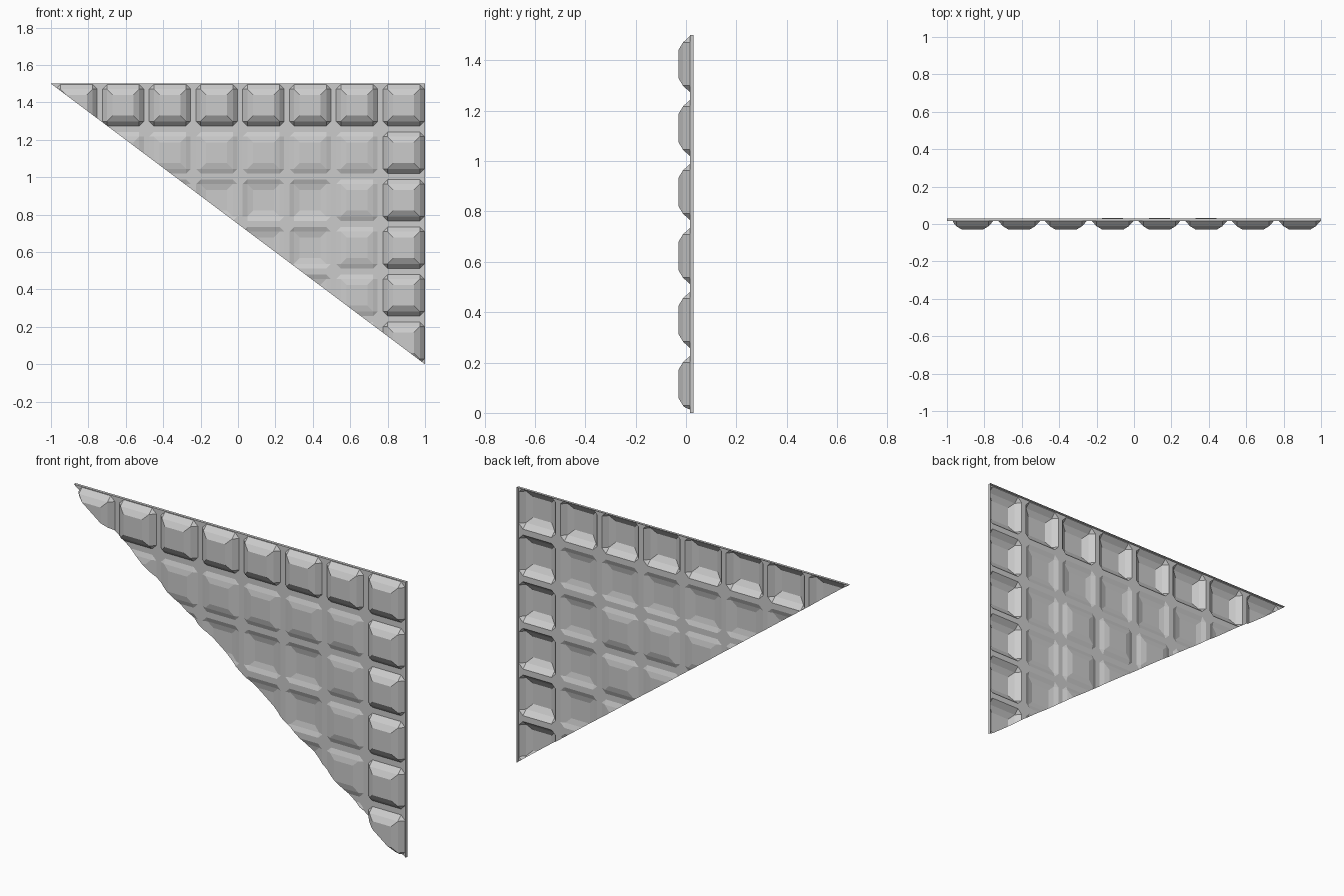
import bpy, bmesh
from mathutils import Vector

old = bpy.data.objects.get("Cube")
if old:
    bpy.data.objects.remove(old, do_unlink=True)

PITCH_X, PITCH_Z = 0.25, 0.254
HALF, MID, TOP = 0.111, 0.086, 0.056
Y_BASE, Y_LIP = 0.015, 0.03
RISE_MID, RISE_TOP = 0.027, 0.045
HEIGHT = 1.5
# Tile relief by ring: bold border, shallow second ring, dented middle
RELIEF = (1.0, 0.35, -0.35)


def square(bm, cx, cz, half, y):
    return [bm.verts.new((cx + sx * half, y, cz + sz * half))
            for sx, sz in ((-1, -1), (1, -1), (1, 1), (-1, 1))]


def add_cell(bm, cx, cz, x_lo, x_hi, z_lo, z_hi, relief):
    """One pillow tile with its share of the surrounding groove."""
    mid = square(bm, cx, cz, MID, Y_BASE - RISE_MID * relief)
    top = square(bm, cx, cz, TOP, Y_BASE - RISE_TOP * relief)
    outer = [bm.verts.new((x, Y_BASE, z)) for x, z in
             ((x_lo, z_lo), (x_hi, z_lo), (x_hi, z_hi), (x_lo, z_hi))]
    # Two base points at each clipped corner, in turning order
    base = []
    for sx, sz in ((-1, -1), (1, -1), (1, 1), (-1, 1)):
        pair = [(sx * HALF, sz * MID), (sx * MID, sz * HALF)]
        if sx * sz < 0:
            pair.reverse()
        base.append([bm.verts.new((cx + x, Y_BASE, cz + z)) for x, z in pair])
    bm.faces.new(top)
    for i in range(4):
        j = (i + 1) % 4
        bm.faces.new((mid[i], mid[j], top[j], top[i]))
        bm.faces.new((base[i][1], base[j][0], mid[j], mid[i]))
        bm.faces.new((base[i][0], base[i][1], mid[i]))
        bm.faces.new((outer[i], outer[j], base[j][0], base[i][1]))
        bm.faces.new((outer[i], base[i][1], base[i][0]))


def cut(bm, point, normal):
    bmesh.ops.bisect_plane(bm, geom=bm.verts[:] + bm.edges[:] + bm.faces[:],
                           plane_co=point, plane_no=normal, clear_outer=True)


# Tiled sheet
bm = bmesh.new()
for col in range(8):
    for row in range(6):
        cx, cz = 0.886 - PITCH_X * col, 1.385 - PITCH_Z * row
        add_cell(bm, cx, cz,
                 -1 if col == 7 else cx - PITCH_X / 2, cx + PITCH_X / 2,
                 0 if row == 5 else cz - PITCH_Z / 2, cz + PITCH_Z / 2,
                 RELIEF[min(col, row, 2)])
bmesh.ops.remove_doubles(bm, verts=bm.verts[:], dist=0.0005)

# Trim to the triangular outline
cut(bm, Vector((1, 0, 0)), Vector((1, 0, 0)))
cut(bm, Vector((0, 0, HEIGHT)), Vector((0, 0, 1)))
cut(bm, Vector((0, 0, HEIGHT / 2)), Vector((-HEIGHT, 0, -2)))

# Folded lip behind the top and side edges
rim = [e for e in bm.edges if e.is_boundary and
       (all(v.co.x > 0.9995 for v in e.verts) or
        all(v.co.z > HEIGHT - 0.0005 for v in e.verts))]
lip = bmesh.ops.extrude_edge_only(bm, edges=rim)["geom"]
for v in lip:
    if isinstance(v, bmesh.types.BMVert):
        v.co.y = Y_LIP
bmesh.ops.recalc_face_normals(bm, faces=bm.faces[:])
front = max(bm.faces, key=lambda f: -f.calc_center_median().y)
if front.normal.y > 0:
    bmesh.ops.reverse_faces(bm, faces=bm.faces[:])

mesh = bpy.data.meshes.new("tiled_panel")
bm.to_mesh(mesh)
bm.free()
panel = bpy.data.objects.new("tiled_panel", mesh)
bpy.context.collection.objects.link(panel)

# Plain grey
grey = bpy.data.materials.new("light_grey")
grey.use_nodes = True
color = (0.6, 0.6, 0.6, 1)
grey.diffuse_color = color
grey.node_tree.nodes["Principled BSDF"].inputs["Base Color"].default_value = color
mesh.materials.append(grey)
